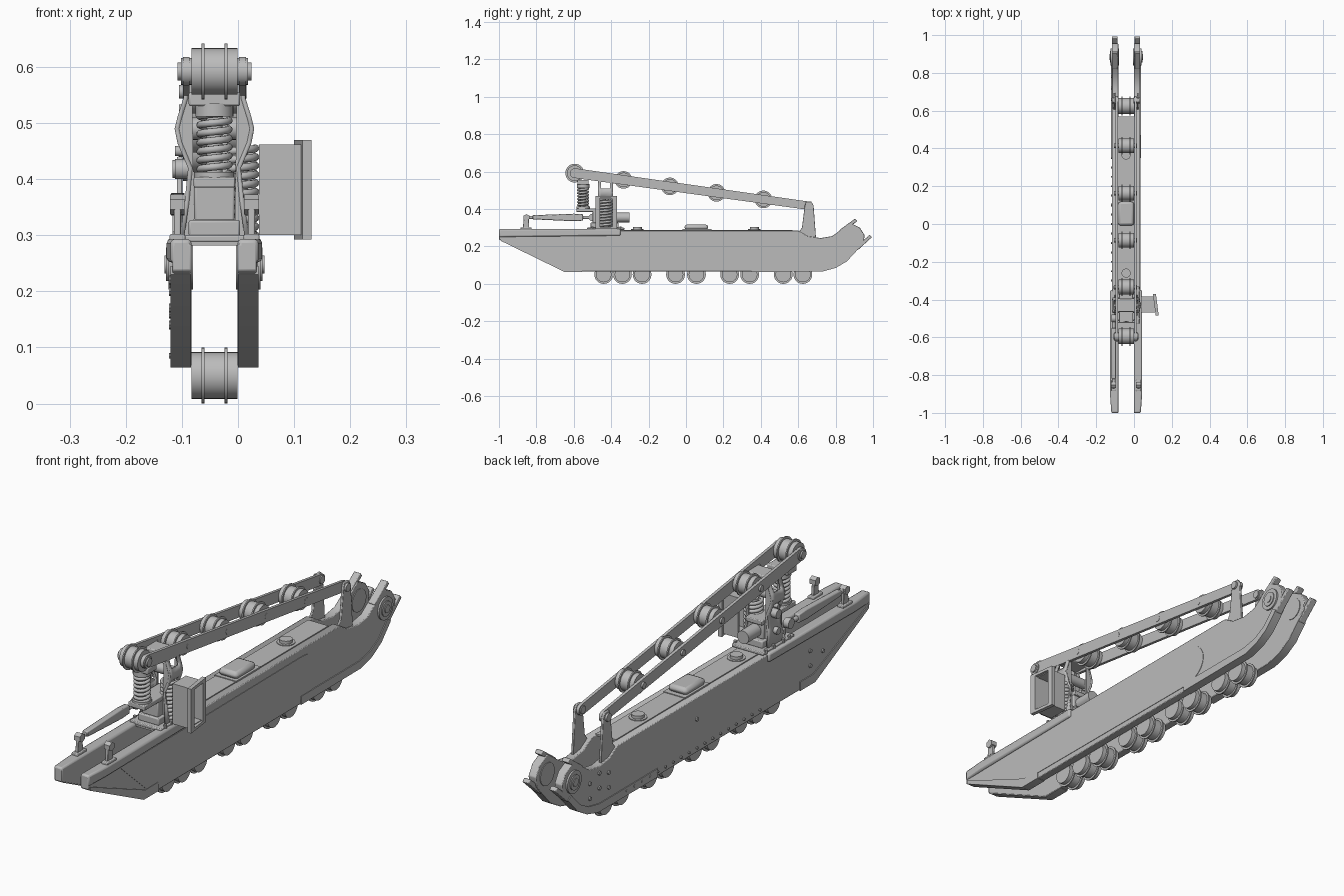
import bpy, bmesh, math
from mathutils import Matrix, Vector

if "Cube" in bpy.data.objects:
    bpy.data.objects.remove(bpy.data.objects["Cube"])

grey = bpy.data.materials.new("steel grey")
grey.use_nodes = True
grey.diffuse_color = (0.5, 0.5, 0.5, 1)
grey.node_tree.nodes["Principled BSDF"].inputs["Base Color"].default_value = (0.5, 0.5, 0.5, 1)

C = -0.042          # centre line of the track unit
SIDES = ((-1, "right"), (1, "left"))
made = []


def finish(name, bm, bevel=0):
    bmesh.ops.recalc_face_normals(bm, faces=bm.faces)
    mesh = bpy.data.meshes.new(name)
    bm.to_mesh(mesh)
    bm.free()
    ob = bpy.data.objects.new(name, mesh)
    bpy.context.collection.objects.link(ob)
    mesh.materials.append(grey)
    if bevel:
        mod = ob.modifiers.new("bevel", "BEVEL")
        mod.width, mod.segments = bevel, 2
        mod.limit_method, mod.angle_limit = "ANGLE", 0.6
    made.append(ob)
    return ob


def prism(name, pts, t0, t1, bevel=0, along_y=False):
    """Outline (y, z) extruded across x, or (x, z) extruded along y."""
    bm = bmesh.new()
    face = bm.faces.new([bm.verts.new((t0, a, z)) for a, z in pts])
    out = bmesh.ops.extrude_face_region(bm, geom=[face])
    verts = [v for v in out["geom"] if isinstance(v, bmesh.types.BMVert)]
    bmesh.ops.translate(bm, verts=verts, vec=(t1 - t0, 0, 0))
    if along_y:
        for v in bm.verts:
            v.co.x, v.co.y = v.co.y, v.co.x
    return finish(name, bm, bevel)


def box(name, x, y, z, bevel=0):
    return prism(name, [(y[0], z[0]), (y[1], z[0]), (y[1], z[1]), (y[0], z[1])], x[0], x[1], bevel)


def lathe(name, profile, centre, axis="X", steps=32):
    """Turn a (radius, offset) profile about an axis."""
    bm = bmesh.new()
    verts = [bm.verts.new((r, 0, t)) for r, t in profile]
    edges = [bm.edges.new(p) for p in zip(verts, verts[1:])]
    bmesh.ops.spin(bm, geom=verts + edges, cent=(0, 0, 0), axis=(0, 0, 1),
                   angle=math.tau, steps=steps, use_duplicate=False)
    bmesh.ops.remove_doubles(bm, verts=bm.verts, dist=0.0001)
    turn = Vector((0, 0, 1)).rotation_difference(
        Vector({"X": (1, 0, 0), "Y": (0, 1, 0), "Z": (0, 0, 1)}[axis]))
    bmesh.ops.transform(bm, verts=bm.verts, matrix=Matrix.Translation(centre) @ turn.to_matrix().to_4x4())
    return finish(name, bm)


def cyl(name, r, t0, t1, centre, axis="X", steps=24):
    return lathe(name, [(0, t0), (r, t0), (r, t1), (0, t1)], centre, axis, steps)


def roller(name, y, z, r=0.05):
    d = r * 0.83
    half = [(0, -.041), (d, -.041), (d, -.023), (r, -.023), (r, -.018), (d, -.018)]
    return lathe(name, half + [(a, -b) for a, b in reversed(half)], (C, y, z))


def spring(name, x, y, z0, z1, radius, wire, turns):
    cu = bpy.data.curves.new(name, "CURVE")
    cu.dimensions, cu.bevel_depth, cu.bevel_resolution = "3D", wire, 3
    n = turns * 16
    sp = cu.splines.new("POLY")
    sp.points.add(n)
    for i, p in enumerate(sp.points):
        a = math.tau * i / 16
        p.co = (x + radius * math.cos(a), y + radius * math.sin(a), z0 + (z1 - z0) * i / n, 1)
    ob = bpy.data.objects.new(name, cu)
    cu.materials.append(grey)
    bpy.context.collection.objects.link(ob)
    cyl(name + "_core", radius * .55, z0, z1, (x, y, 0), "Z")


def strip(start, end, t):
    """Outline of a straight strip of thickness t."""
    a, b = Vector(start), Vector(end)
    n = Vector((a.y - b.y, b.x - a.x)).normalized() * t / 2
    return [a - n, b - n, b + n, a + n]


# Hull side plates, guards, rear bosses, posts and arms
curl = [(.73, .066), (.8, .085), (.86, .12), (.92, .185)]
plate = [(-1, .285), (-1, .237), (-.65, .066)] + curl + [
    (.95, .22), (.955, .26), (.93, .3), (.88, .325), (.83, .29), (.78, .255), (.72, .245),
    (.65, .255), (.6, .285)]
flange = [(.35, .064)] + curl + [(.9, .2), (.845, .142), (.79, .112), (.72, .098), (.35, .098)]
ARM_F, ARM_R = (-.595, .592), (.655, .418)

for s, side in SIDES:
    def X(a, b):
        return sorted((C + s * a, C + s * b))

    prism(side + "_hull_plate", plate, *X(.041, .075), bevel=.003)
    guard = prism(side + "_front_guard", [(-1, .293), (-1, .25), (-.9, .252), (-.35, .258), (-.35, .293),
                                          (-.9, .293)], *X(.041, .085), bevel=.007)
    for v in guard.data.vertices:       # taper the tips
        if v.co.y < -.95 and abs(v.co.x - C) > .06:
            v.co.x -= s * .007
    prism(side + "_front_skid", [(-.99, .245), (-.99, .23), (-.65, .064), (-.555, .064),
                                 (-.555, .1), (-.64, .1)], *X(.042, .0785))
    prism(side + "_rear_flange", flange, *X(.042, .0785))
    prism(side + "_upper_tab", strip((.825, .28), (.91, .342), .018), *X(.045, .075), bevel=.003)
    prism(side + "_lower_tab", strip((.91, .185), (.988, .256), .018), *X(.045, .075), bevel=.003)
    boss = [(0, .038), (.045, .038), (.045, .082), (.03, .082),
            (.03, .086), (.016, .086), (.016, .089), (0, .089)]
    lathe(side + "_rear_boss", [(r, s * t) for r, t in boss], (C, .885, .248))
    prism(side + "_rear_post", [(.59, .26), (.695, .245), (.682, .42), (.67, .44), (.642, .44), (.635, .42),
                                (.62, .3)], *X(.057, .067), bevel=.002)
    cyl(side + "_rear_pin", .016, *X(.04, .075), (0, *ARM_R))

    # Long arm with rounded ends
    arm = []
    slope = math.atan2(ARM_R[1] - ARM_F[1], ARM_R[0] - ARM_F[0])
    for (cy, cz), r, first in ((ARM_F, .026, 90), (ARM_R, .022, 270)):
        for k in range(0, 181, 20):
            a = slope + math.radians(first + k)
            arm.append((cy + r * math.cos(a), cz + r * math.sin(a)))
    prism(side + "_arm", arm, *X(.044, .056))

    # Clevis on the front of the hull
    rx = C + s * .066
    box(side + "_clevis_foot", (rx - .014, rx + .014), (-.885, -.825), (.29, .302), .003)
    prism(side + "_clevis", [(-.872, .298), (-.838, .298), (-.842, .365), (-.866, .365)],
          rx - .006, rx + .006, bevel=.002)
    cyl(side + "_clevis_nut", .018, -.013, .013, (rx, -.853, .355), "X", 6)

    # Bent support bracket with a window in its upper part
    rows = [(.062, .295), (.053, .36), (.047, .42), (.066, .465), (.071, .49), (.066, .51),
            (.055, .545), (.055, .575)]
    bm = bmesh.new()
    grid = []
    for i, (o, z) in enumerate(rows):
        w = .055 if i == 0 else .04
        grid.append([bm.verts.new((C + s * (o - .004), -.43 + w * k, z)) for k in (-1, -.6, .6, 1)])
    for i in range(len(rows) - 1):
        for k in range(3):
            if not (k == 1 and i in (2, 5)):
                bm.faces.new((grid[i][k], grid[i][k + 1], grid[i + 1][k + 1], grid[i + 1][k]))
    bracket = finish(side + "_support_bracket", bm)
    sol = bracket.modifiers.new("thickness", "SOLIDIFY")
    sol.thickness, sol.offset = .008, 0

    # Webs closing the front and back of the bracket
    web = [(C + s * o, z) for o, z in rows] + [(C + s * .04, .575), (C + s * .036, .295)]
    for y in (-.47, -.398):
        prism(side + "_bracket_web", web, y, y + .008, along_y=True)

    for y in (-.5, -.46, -.4, -.35):
        cyl(side + "_base_bolt", .007, .29, .307, (C + s * .068, y, 0), "Z", 6)

# Tension rod on the right plate
RX = C - .065
cyl("tension_rod", .009, -.86, -.49, (RX, 0, .355), "Y")
prism("tension_rod_sleeve", [(-.82, .345), (-.6, .335), (-.55, .338), (-.55, .372), (-.6, .375), (-.82, .367)],
      RX - .012, RX + .012, .004)
cyl("tension_rod_eye", .02, -.012, .012, (RX, -.5, .355))

# Racetrack panel on the left plate, rivets on the right plate
panel = [(-.8, .25), (-.62, .09), (.34, .085)] + [
    (.36 + .11 * math.cos(a), .17 + .085 * math.sin(a))
    for a in [math.radians(d) for d in range(-75, 91, 15)]] + [(-.35, .25)]
prism("left_side_panel", panel, C + .073, C + .077)
for i in range(18):
    cyl("right_rivet", .005, -.081, -.073, (C, -.3 + i * .05, .085), "X", 8)
for y, z in ((.66, .2), (.66, .14), (.72, .22), (.72, .16), (.78, .2), (.78, .14), (-.7, .17), (-.62, .2),
             (-.62, .14), (.1, .2)):
    cyl("right_bolt", .008, -.081, -.073, (C, y, z), "X", 8)

# Deck with hatch and caps
box("deck", (C - .045, C + .045), (-.53, .57), (.282, .289))
box("hatch_flange", (C - .048, C + .048), (-.02, .135), (.286, .292))
box("hatch", (C - .042, C + .042), (-.008, .118), (.288, .317), .013)
for y in (-.26, .365):
    cyl("deck_cap_flange", .034, .286, .292, (C, y, 0), "Z")
    cyl("deck_cap", .024, .29, .304, (C, y, 0), "Z")

# Road rollers underneath and carrier rollers in the arm
for y in (-.44, -.34, -.235, -.056, .056, .233, .34, .52, .625):
    roller("road_roller", y, .05)
for y in (-.334, -.086, .163, .414):
    z = ARM_F[1] + (y - ARM_F[0]) * (ARM_R[1] - ARM_F[1]) / (ARM_R[0] - ARM_F[0])
    roller("carrier_roller", y, z, .047)
    cyl("carrier_axle", .012, -.063, .057, (C, y, z))
roller("front_roller", *ARM_F)
cyl("front_axle", .016, -.066, .066, (C, *ARM_F))
cyl("front_washer", .024, -.06, .06, (C, *ARM_F))

# Front spring cantilevered from its pedestal
box("bracket_base", (C - .07, C + .07), (-.53, -.33), (.288, .3), .003)
box("pedestal_foot", (C - .046, C + .046), (-.51, -.36), (.298, .327), .004)
box("pedestal", (C - .036, C + .036), (-.5, -.38), (.325, .39), .004)
box("pedestal_shelf", (C - .037, C + .037), (-.586, -.37), (.385, .404), .003)
cyl("lower_spring_cup", .036, .4, .413, (C, -.55, 0), "Z")
spring("front_spring", C, -.55, .41, .52, .026, .0065, 7)
cyl("upper_spring_cup", .034, .512, .535, (C, -.55, 0), "Z")
box("spring_yoke", (C - .046, C + .046), (-.58, -.52), (.53, .555), .004)
box("bracket_bridge", (C - .05, C + .05), (-.465, -.395), (.553, .574), .004)
cyl("bracket_crossbar", .02, -.06, .06, (C, -.43, .49))
cyl("recoil_cylinder", .026, -.45, -.302, (C, 0, .355), "Y")
for r, z in ((.014, .35), (.018, .418), (.009, .45)):
    cyl("bracket_pin", r, -.07, -.04, (C, -.43, z), "X", 12)

# Side spring and its open hood
spring("side_spring", 0, -.43, .3, .455, .031, .007, 10)
HX = (.037, .112)
box("hood_front", HX, (-.468, -.46), (.3, .462))
box("hood_back", HX, (-.392, -.384), (.3, .462))
box("hood_bottom", HX, (-.468, -.384), (.3, .307))
box("hood_top", HX, (-.468, -.384), (.455, .462))
rim = []
for y, z in (((-.484, -.46), (.292, .47)), ((-.392, -.37), (.292, .47)),
             ((-.484, -.37), (.292, .304)), ((-.484, -.37), (.458, .47))):
    rim.append(box("hood_rim", (.1, .116), y, z))
for ob in rim:      # slant the rim outward toward the front
    for v in ob.data.vertices:
        v.co.x += (-.37 - v.co.y) * .13

# Smooth round parts, keep edges sharp
bpy.ops.object.select_all(action="DESELECT")
for ob in made:
    ob.select_set(True)
bpy.context.view_layer.objects.active = made[0]
bpy.ops.object.shade_smooth_by_angle(angle=math.radians(35))
